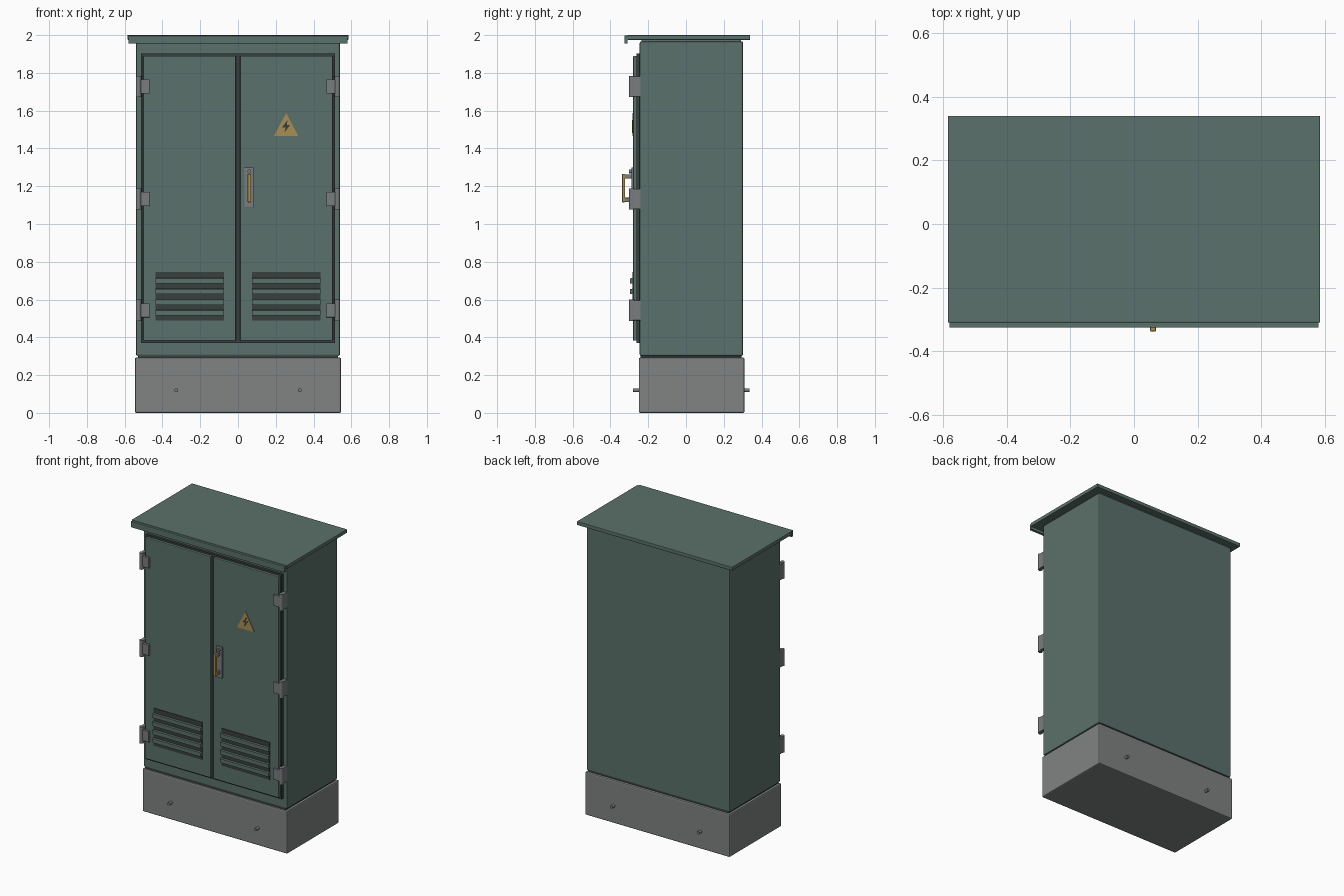
import bpy, bmesh, math
from mathutils import Matrix

if "Cube" in bpy.data.objects:
    bpy.data.objects.remove(bpy.data.objects["Cube"])


def mat(name, r, g, b):
    m = bpy.data.materials.new(name)
    m.diffuse_color = (r, g, b, 1)
    m.use_nodes = True
    m.node_tree.nodes["Principled BSDF"].inputs["Base Color"].default_value = m.diffuse_color
    return m


GREEN = mat("cabinet green", 0.105, 0.165, 0.147)
GREY = mat("concrete grey", 0.215, 0.227, 0.225)
STEEL = mat("steel grey", 0.190, 0.205, 0.207)
DARK = mat("dark rubber", 0.040, 0.050, 0.048)
YELLOW = mat("warning yellow", 0.39, 0.275, 0.09)


def finish(name, bm, material, bevel=0.0):
    bmesh.ops.recalc_face_normals(bm, faces=bm.faces)
    me = bpy.data.meshes.new(name)
    bm.to_mesh(me)
    bm.free()
    me.materials.append(material)
    ob = bpy.data.objects.new(name, me)
    bpy.context.collection.objects.link(ob)
    if bevel:
        mod = ob.modifiers.new("bevel", 'BEVEL')
        mod.width = bevel
        mod.segments = 2
    return ob


def box(name, x, y, z, material, bevel=0.0):
    """Box from (min, max) ranges."""
    bm = bmesh.new()
    bmesh.ops.create_cube(bm, size=1)
    for v in bm.verts:
        v.co = [r[0] if c < 0 else r[1] for c, r in zip(v.co, (x, y, z))]
    return finish(name, bm, material, bevel)


def rod(name, centre, radius, length, axis, material, sides=16):
    bm = bmesh.new()
    rot = Matrix.Rotation(math.pi / 2, 4, 'X') if axis == 'Y' else Matrix()
    bmesh.ops.create_cone(bm, cap_ends=True, segments=sides, radius1=radius, radius2=radius,
                          depth=length, matrix=Matrix.Translation(centre) @ rot)
    for f in bm.faces:
        f.smooth = len(f.verts) == 4 and sides > 6
    return finish(name, bm, material)


def plate(name, points, y_back, y_front, material):
    """Flat outline in x, z pushed out towards the front."""
    bm = bmesh.new()
    face = bm.faces.new([bm.verts.new((px, y_back, pz)) for px, pz in points])
    ext = bmesh.ops.extrude_face_region(bm, geom=[face])
    for v in ext["geom"]:
        if isinstance(v, bmesh.types.BMVert):
            v.co.y = y_front
    return finish(name, bm, material)


# Plinth, seam, body and roof
box("plinth", (-0.546, 0.546), (-0.25, 0.31), (0, 0.293), GREY, 0.008)
box("plinth_seam", (-0.53, 0.53), (-0.24, 0.295), (0.28, 0.31), DARK)
box("body", (-0.54, 0.54), (-0.245, 0.302), (0.302, 1.967), GREEN, 0.008)
box("roof_neck", (-0.53, 0.53), (-0.235, 0.292), (1.96, 1.98), GREEN)
box("roof", (-0.585, 0.585), (-0.31, 0.34), (1.975, 2.0), GREEN, 0.003)
box("roof_lip", (-0.58, 0.58), (-0.326, -0.309), (1.956, 1.997), GREEN, 0.002)

# Door gasket
box("door_gasket", (-0.513, 0.513), (-0.262, -0.24), (0.37, 1.902), DARK)

for s, side in ((-1, "left"), (1, "right")):
    # Door leaf
    box(side + "_door", sorted((s * 0.011, s * 0.502)), (-0.28, -0.258), (0.382, 1.89), GREEN, 0.004)

    # Louvre vent with sloping slats
    vent = sorted((s * 0.073, s * 0.438))
    box(side + "_vent_back", vent, (-0.284, -0.275), (0.49, 0.745), DARK)
    for i in range(4):
        z = 0.70 - i * 0.0565
        slat = box(f"{side}_vent_slat_{i + 1}", vent, (-0.297, -0.279), (z - 0.015, z + 0.015), GREEN)
        for v in slat.data.vertices:
            if v.co.y < -0.29 and v.co.z > z:
                v.co.z -= 0.003

    # Hinges: body leaf, barrel and door leaf
    for i, z in enumerate((0.543, 1.133, 1.728)):
        box(f"{side}_hinge_leaf_{i + 1}", sorted((s * 0.514, s * 0.539)), (-0.287, -0.24),
            (z - 0.053, z + 0.053), STEEL, 0.002)
        rod(f"{side}_hinge_barrel_{i + 1}", (s * 0.526, -0.287, z), 0.014, 0.112, 'Z', STEEL)
        box(f"{side}_hinge_strap_{i + 1}", sorted((s * 0.468, s * 0.522)), (-0.293, -0.275),
            (z - 0.037, z + 0.037), STEEL, 0.002)

    # Plinth bolts on front and back
    rod(side + "_front_bolt", (s * 0.327, -0.26, 0.12), 0.01, 0.04, 'Y', STEEL, 12)
    rod(side + "_back_bolt", (s * 0.327, 0.317, 0.12), 0.01, 0.04, 'Y', STEEL, 12)

# Door handle: plate, posts, grip and lock
box("handle_plate", (0.035, 0.083), (-0.289, -0.275), (1.087, 1.30), STEEL, 0.002)
for i, z in enumerate((1.128, 1.252)):
    box(f"handle_post_{i + 1}", (0.052, 0.068), (-0.326, -0.28), (z - 0.011, z + 0.011), STEEL, 0.002)
box("handle_grip", (0.051, 0.069), (-0.338, -0.322), (1.115, 1.266), YELLOW, 0.003)
rod("handle_lock", (0.06, -0.29, 1.278), 0.01, 0.024, 'Y', STEEL)

# Warning triangle with lightning bolt
plate("warning_triangle", [(0.19, 1.465), (0.32, 1.465), (0.255, 1.587)], -0.279, -0.284, YELLOW)
bolt = [(0.008, 0.034), (-0.022, -0.005), (-0.003, -0.005), (-0.010, -0.034),
        (0.021, 0.007), (0.003, 0.007)]
plate("lightning_mark", [(0.255 + a, 1.517 + b) for a, b in bolt], -0.283, -0.2855, DARK)
